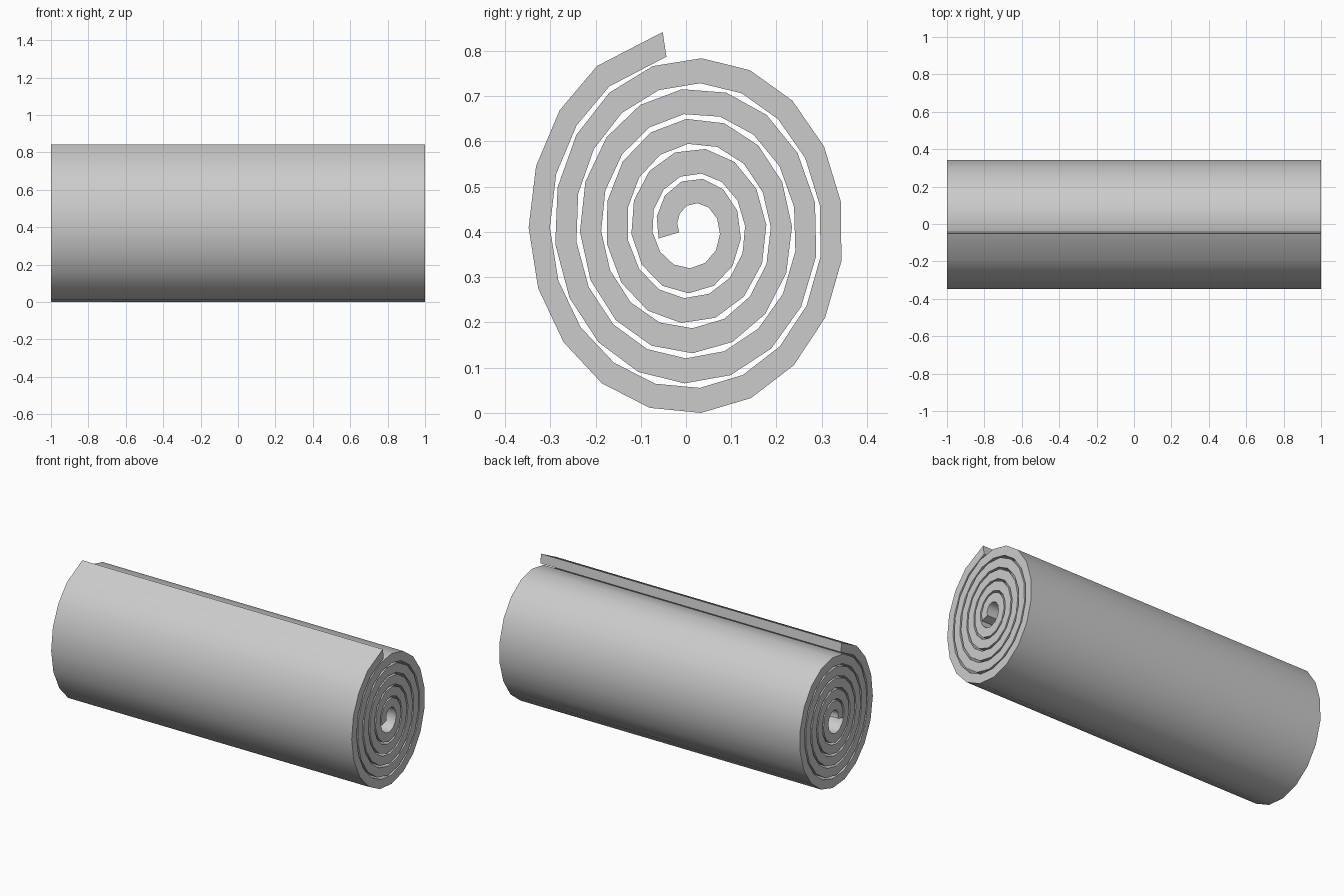
import bpy, bmesh, math
from mathutils import Vector

if "Cube" in bpy.data.objects:
    bpy.data.objects.remove(bpy.data.objects["Cube"], do_unlink=True)

# Roll dimensions
LENGTH = 2.0
CENTRE_Y, CENTRE_Z = 0.014, 0.411
START_RADIUS, PITCH = 0.0558, 0.0565
THICKNESS, Z_STRETCH = 0.047, 1.177
FIRST_TURN, LAST_TURN = -0.04, 5.222

# Plain grey material
grey = bpy.data.materials.new("light grey")
grey.use_nodes = True
colour = (0.6, 0.6, 0.6, 1.0)
grey.diffuse_color = colour
grey.node_tree.nodes["Principled BSDF"].inputs["Base Color"].default_value = colour


def spiral_point(turn, offset):
    """Point on the spiral, shifted outwards by offset, stretched in height."""
    angle = math.pi - turn * math.tau
    radius = START_RADIUS + PITCH * turn + offset
    return Vector((-LENGTH / 2,
                   CENTRE_Y + radius * math.cos(angle),
                   CENTRE_Z + radius * math.sin(angle) * Z_STRETCH))


# Turn values along the spiral: fewer sides per turn near the core
turns = [FIRST_TURN]
while turns[-1] < LAST_TURN:
    sides = 12 + 1.5 * max(turns[-1], 0)
    turns.append(turns[-1] + 1 / sides)
turns[-1] = LAST_TURN
if turns[-1] - turns[-2] < 0.02:
    turns.pop(-2)

# Spiral cross-section as a strip of quads, then extruded along x
bm = bmesh.new()
pairs = [[bm.verts.new(spiral_point(t, s * THICKNESS / 2)) for s in (-1, 1)]
         for t in turns]
strip = [bm.faces.new((a[0], a[1], b[1], b[0])) for a, b in zip(pairs, pairs[1:])]
result = bmesh.ops.extrude_face_region(bm, geom=strip, use_keep_orig=True)
moved = [v for v in result["geom"] if isinstance(v, bmesh.types.BMVert)]
bmesh.ops.translate(bm, verts=moved, vec=(LENGTH, 0, 0))
bmesh.ops.recalc_face_normals(bm, faces=bm.faces)

# Stand the roll on the ground
lowest = min(v.co.z for v in bm.verts)
bmesh.ops.translate(bm, verts=bm.verts, vec=(0, 0, -lowest))

mesh = bpy.data.meshes.new("rolled_sheet")
bm.to_mesh(mesh)
bm.free()
mesh.materials.append(grey)
roll = bpy.data.objects.new("rolled_sheet", mesh)
bpy.context.collection.objects.link(roll)

# Smooth the curved surface, keep the ends sharp
bpy.ops.object.select_all(action="DESELECT")
roll.select_set(True)
bpy.context.view_layer.objects.active = roll
bpy.ops.object.shade_smooth_by_angle(angle=math.radians(40))
